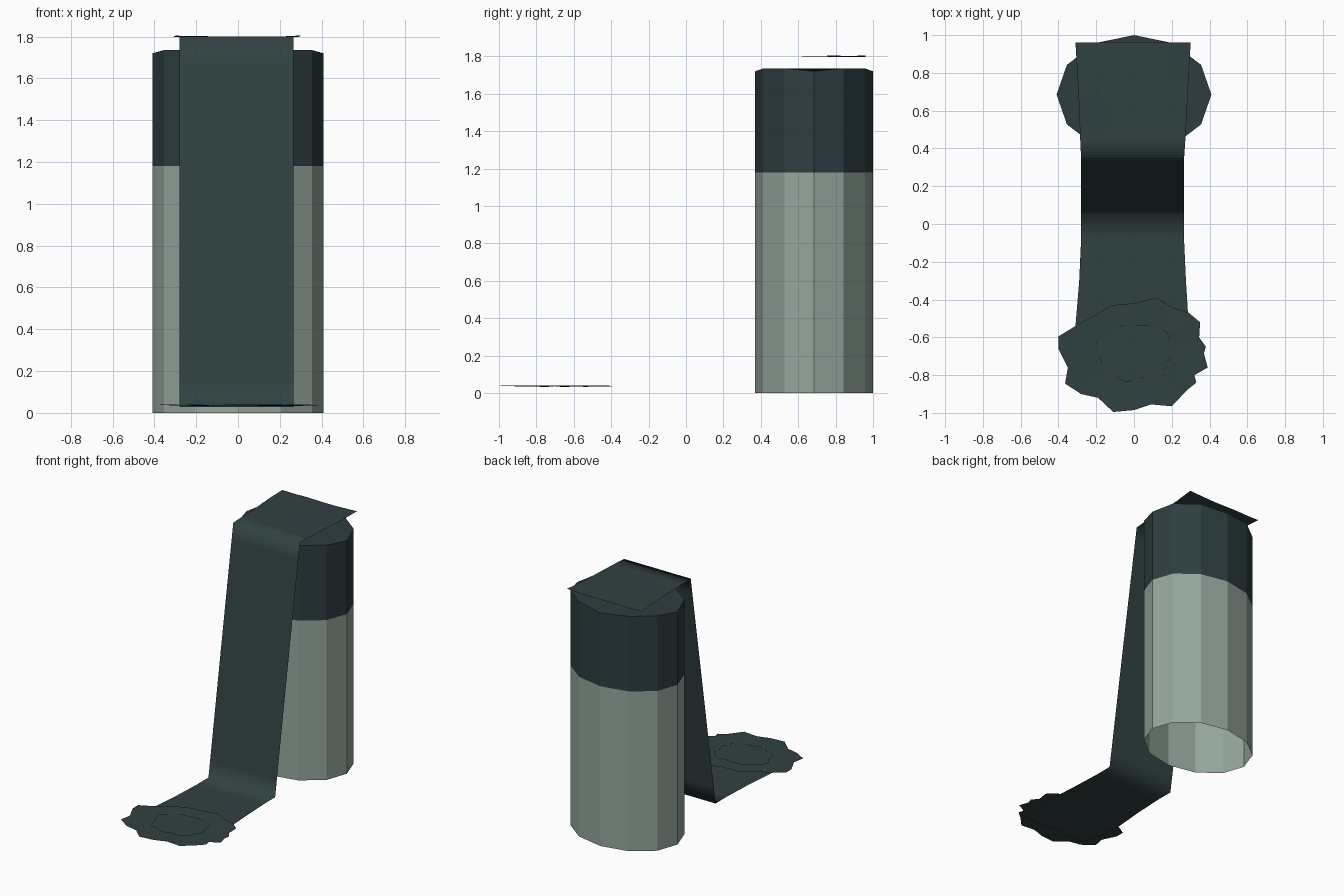
import bpy, bmesh, math, random

if "Cube" in bpy.data.objects:
    bpy.data.objects.remove(bpy.data.objects["Cube"])
random.seed(4)


def material(name, rgb):
    m = bpy.data.materials.new(name)
    m.diffuse_color = (*rgb, 1)
    m.use_nodes = True
    m.node_tree.nodes["Principled BSDF"].inputs["Base Color"].default_value = m.diffuse_color
    return m


PALE = material("pale grey green", (0.30, 0.385, 0.337))
SLATE = material("dark slate", (0.027, 0.048, 0.053))
TEAL = material("dark teal", (0.030, 0.052, 0.053))


def make_object(name, verts, faces, mats, smooth=False):
    me = bpy.data.meshes.new(name)
    me.from_pydata(verts, [], faces)
    for m in mats:
        me.materials.append(m)
    bm = bmesh.new()
    bm.from_mesh(me)
    bmesh.ops.recalc_face_normals(bm, faces=bm.faces[:])
    # open sheets should face upwards
    if smooth and sum(f.normal.z * f.calc_area() for f in bm.faces) < 0:
        bmesh.ops.reverse_faces(bm, faces=bm.faces[:])
    bm.to_mesh(me)
    bm.free()
    for p in me.polygons:
        p.use_smooth = smooth
    ob = bpy.data.objects.new(name, me)
    bpy.context.collection.objects.link(ob)
    return ob


# Twelve-sided oval column, open underneath, dark above the split
N = 12
verts, faces = [], []
for level in (0, 1.18, 1.735):
    for i in range(N):
        a = math.tau * i / N
        z = 1.72 if level > 1.7 and i % 3 == 0 else level
        verts.append((0.41 * math.cos(a), 0.685 + 0.315 * math.sin(a), z))
for r in range(2):
    for i in range(N):
        j = (i + 1) % N
        faces.append((r * N + i, r * N + j, (r + 1) * N + j, (r + 1) * N + i))
faces.append(tuple(range(2 * N, 3 * N)))
column = make_object("column", verts, faces, [PALE, SLATE])
for p in column.data.polygons:
    p.material_index = 1 if p.center.z > 1.18 else 0

# Falling sheet: rows of (y, z, left x, right x) from the top to the ground
rows = [(0.96, 1.80, -0.31, 0.30), (0.80, 1.80, -0.30, 0.29),
        (0.60, 1.80, -0.29, 0.28), (0.45, 1.80, -0.285, 0.272),
        (0.345, 1.80, -0.28, 0.265), (0.325, 1.68, -0.28, 0.265),
        (0.20, 0.92, -0.28, 0.265), (0.075, 0.15, -0.28, 0.265),
        (0.055, 0.028, -0.28, 0.265), (-0.08, 0.028, -0.28, 0.265),
        (-0.30, 0.028, -0.29, 0.275), (-0.54, 0.028, -0.31, 0.29),
        (-0.70, 0.028, -0.30, 0.29), (-0.85, 0.028, -0.27, 0.26)]
C = 7
verts, faces = [], []
for k, (y, z, x0, x1) in enumerate(rows):
    for c in range(C):
        wave = random.uniform(-0.004, 0.006) if k < 2 else 0
        verts.append((x0 + (x1 - x0) * c / (C - 1), y, z + wave))
for k in range(len(rows) - 1):
    for c in range(C - 1):
        a = k * C + c
        faces.append((a, a + 1, a + C + 1, a + C))
make_object("falling_sheet", verts, faces, [TEAL], smooth=True)

# Ragged splash ring lying on the foot of the sheet
outline = [(-0.31, -0.54), (-0.40, -0.595), (-0.40, -0.66), (-0.35, -0.76),
           (-0.365, -0.845), (-0.28, -0.90), (-0.19, -0.92), (-0.11, -0.995),
           (0, -0.985), (0.09, -0.955), (0.20, -0.965), (0.28, -0.88),
           (0.33, -0.84), (0.32, -0.80), (0.39, -0.76), (0.37, -0.685),
           (0.38, -0.65), (0.345, -0.60), (0.35, -0.52), (0.29, -0.47),
           (0.20, -0.44), (0.12, -0.39), (0, -0.42), (-0.12, -0.43),
           (-0.22, -0.49)]
n = len(outline)
verts, faces = [], []
for x, y in outline:
    verts.append((x, y, random.uniform(0.034, 0.041)))
for x, y in outline:
    s = random.uniform(0.46, 0.56)
    verts.append((x * s, -0.68 + (y + 0.68) * s, random.uniform(0.032, 0.039)))
for i in range(n):
    j = (i + 1) % n
    faces.append((i, j, n + j, n + i))
make_object("splash_ring", verts, faces, [TEAL], smooth=True)
